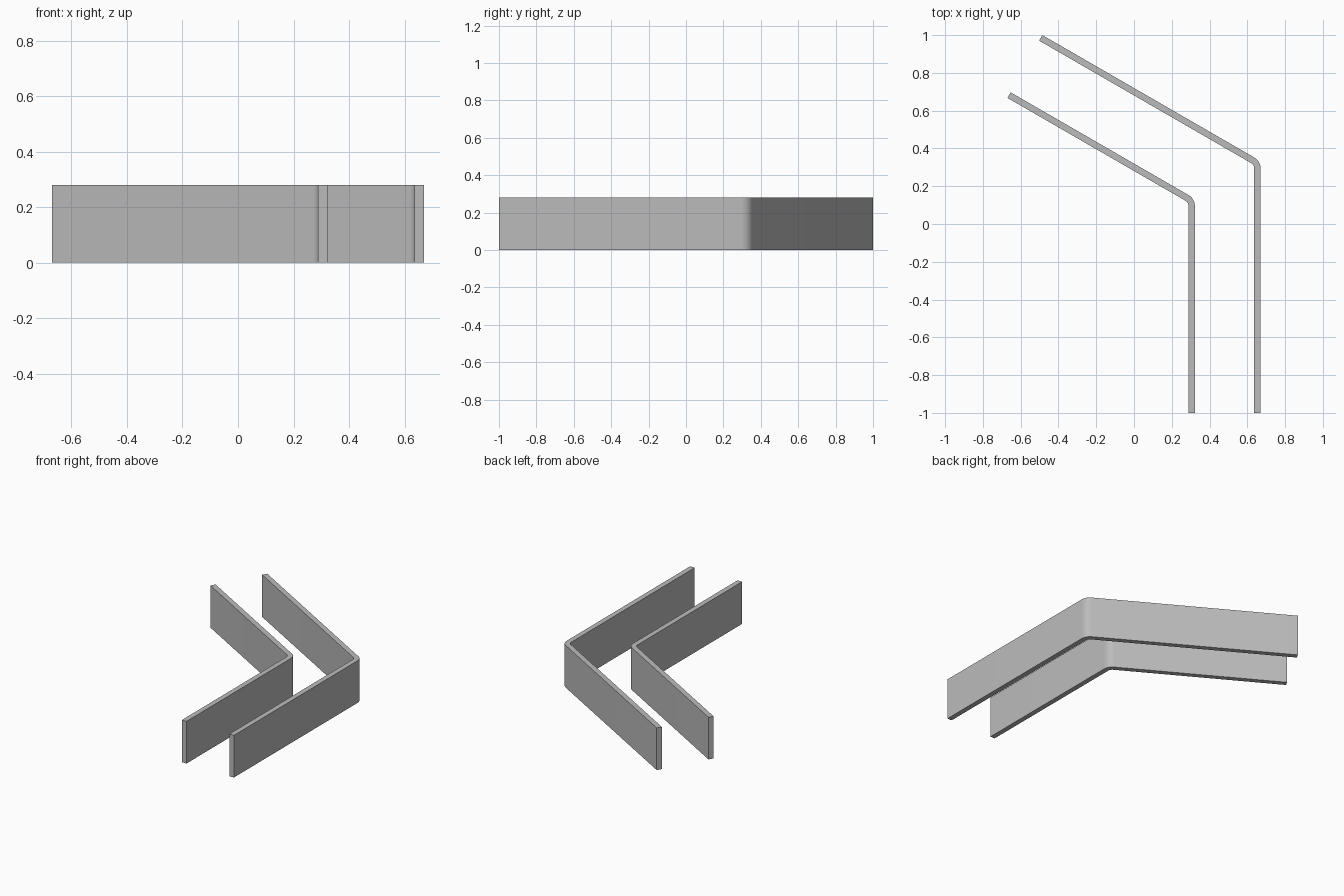
import bpy, bmesh
from math import cos, sin, tan, radians
from mathutils import Vector

if "Cube" in bpy.data.objects:
    bpy.data.objects.remove(bpy.data.objects["Cube"], do_unlink=True)

HEIGHT = 0.28
THICK = 0.034
RADIUS = 0.066          # outer bend radius
TURN = radians(60)      # bend angle in plan
STEPS = 12

grey = bpy.data.materials.new("plain grey")
grey.use_nodes = True
grey.diffuse_color = (0.5, 0.5, 0.5, 1)
grey.node_tree.nodes["Principled BSDF"].inputs["Base Color"].default_value = (0.5, 0.5, 0.5, 1)


def bent_wall(name, corner, arm):
    """Wall running back from y = -1, bent round a rounded corner into an arm."""
    along = Vector((-sin(TURN), cos(TURN)))
    normal = Vector((cos(TURN), sin(TURN)))
    tangent = RADIUS * tan(TURN / 2)
    centre = Vector((corner[0] - RADIUS, corner[1] - tangent))
    tip = Vector(corner) + along * arm

    def side(offset):
        arc = [centre + (RADIUS - offset) * Vector((cos(TURN * i / STEPS), sin(TURN * i / STEPS)))
               for i in range(STEPS + 1)]
        return [Vector((corner[0] - offset, -1))] + arc + [tip - normal * offset]

    outline = side(0) + side(THICK)[::-1]
    bm = bmesh.new()
    base = bm.faces.new([bm.verts.new((p.x, p.y, 0)) for p in outline])
    top = bmesh.ops.extrude_face_region(bm, geom=[base])["geom"]
    bmesh.ops.translate(bm, vec=(0, 0, HEIGHT),
                        verts=[v for v in top if isinstance(v, bmesh.types.BMVert)])
    bmesh.ops.recalc_face_normals(bm, faces=bm.faces)
    mesh = bpy.data.meshes.new(name)
    bm.to_mesh(mesh)
    bm.free()
    mesh.materials.append(grey)
    wall = bpy.data.objects.new(name, mesh)
    bpy.context.collection.objects.link(wall)
    # Smooth bend, crisp rims and ends
    bpy.ops.object.select_all(action="DESELECT")
    wall.select_set(True)
    bpy.context.view_layer.objects.active = wall
    bpy.ops.object.shade_smooth_by_angle(angle=radians(30))


# Two nested walls
bent_wall("outer_wall", (0.67, 0.333), 1.334)
bent_wall("inner_wall", (0.322, 0.134), 1.126)
